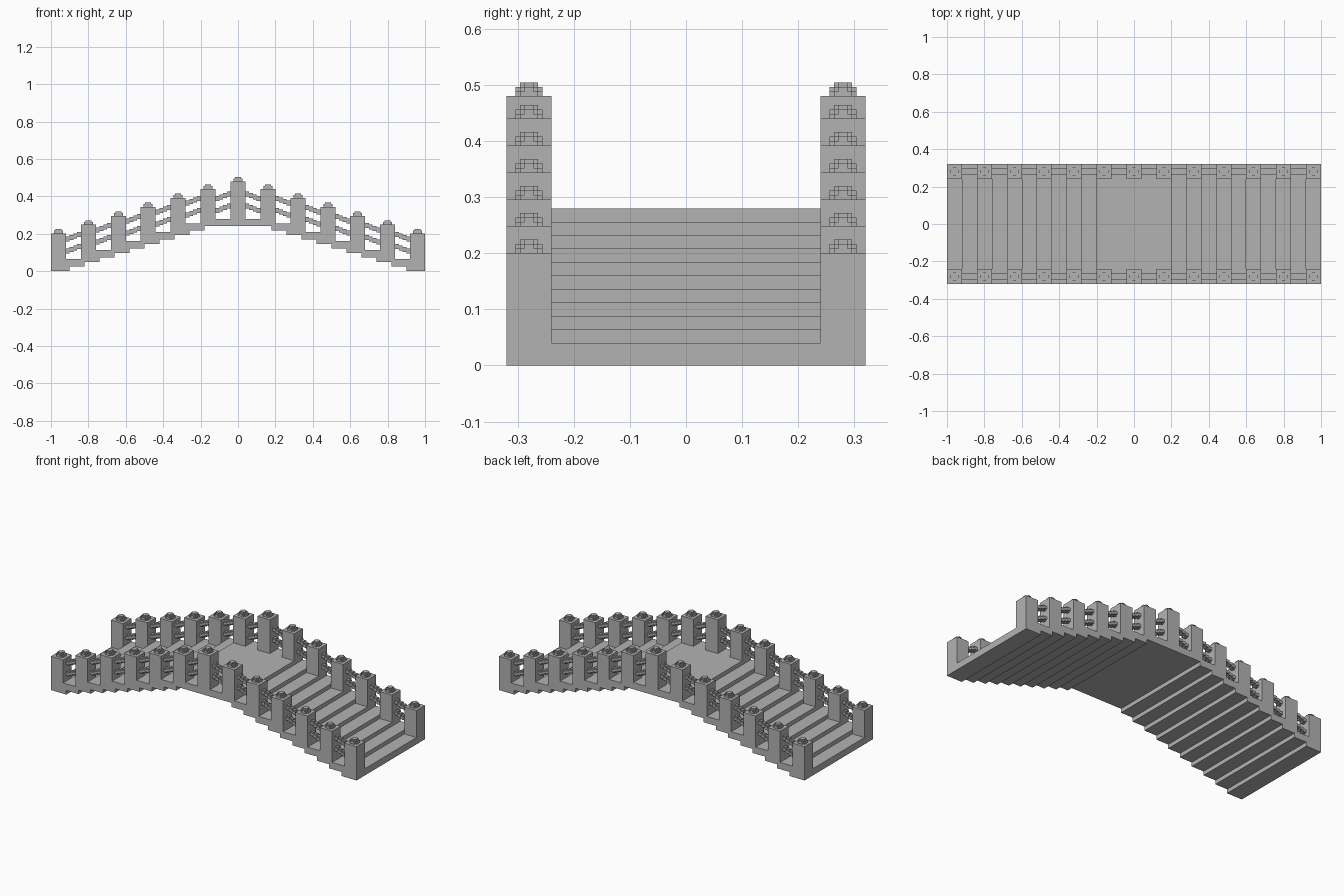
import bpy
import bmesh
from itertools import permutations
from mathutils import Vector

cube = bpy.data.objects.get("Cube")
if cube:
    bpy.data.objects.remove(cube, do_unlink=True)

UNIT = 0.008          # small block size used for the ornaments
TREAD, RISE, THICK = 0.08, 0.024, 0.04
STEPS = 10
HALF_WIDTH = 0.32
POST = 0.08
RAIL_Y = HALF_WIDTH - POST / 2

stone = bpy.data.materials.new("grey stone")
stone.use_nodes = True
stone.diffuse_color = (0.45, 0.45, 0.45, 1)
stone.node_tree.nodes["Principled BSDF"].inputs["Base Color"].default_value = (0.45, 0.45, 0.45, 1)


def make_object(name, bm):
    bmesh.ops.recalc_face_normals(bm, faces=bm.faces)
    mesh = bpy.data.meshes.new(name)
    bm.to_mesh(mesh)
    bm.free()
    mesh.materials.append(stone)
    obj = bpy.data.objects.new(name, mesh)
    bpy.context.collection.objects.link(obj)
    return obj


def add_box(bm, centre, size):
    verts = bmesh.ops.create_cube(bm, size=1)["verts"]
    for v in verts:
        v.co = Vector(a * s + c for a, s, c in zip(v.co, size, centre))


def deck_height(x):
    """Height of the walking surface at x."""
    k = int((1 - abs(x)) / TREAD + 1e-6)
    return THICK + RISE * min(k, STEPS)


# Stepped deck: one side profile, extruded across the width
top, under = [], []
for k in range(STEPS + 1):
    left = -1 + TREAD * k
    z = RISE * k
    top.append((left, z + THICK))
    under.append((left + 0.02 if k else left, z))
    if k < STEPS:
        top.append((left + TREAD, z + THICK))
        under.append((left + TREAD + 0.02, z))
top += [(-x, z) for x, z in reversed(top)]
under += [(-x, z) for x, z in reversed(under)]
bm = bmesh.new()
face = bm.faces.new([bm.verts.new((x, -HALF_WIDTH, z)) for x, z in top + under[::-1]])
side = bmesh.ops.extrude_face_region(bm, geom=[face])
moved = [g for g in side["geom"] if isinstance(g, bmesh.types.BMVert)]
bmesh.ops.translate(bm, verts=moved, vec=(0, 2 * HALF_WIDTH, 0))
make_object("stepped_deck", bm)

# Posts with rounded block finials
for y, side_name in ((-RAIL_Y, "front"), (RAIL_Y, "back")):
    for i in range(-6, 7):
        x = 0.16 * i
        base = deck_height(x)
        height = 0.2 if i == 0 else 0.16
        bm = bmesh.new()
        add_box(bm, (x, y, base + height / 2), (POST, POST, height))
        make_object(f"{side_name}_post", bm)

        bm = bmesh.new()
        for a, b, c in list(permutations((1, 2, 3))) + [(2, 2, 2)]:
            add_box(bm, (x, y, base + height + c * UNIT / 2),
                    (2 * a * UNIT, 2 * b * UNIT, c * UNIT))
        make_object(f"{side_name}_finial", bm)

    # Two stepped rails in every gap, climbing towards the middle
    for level, rail_name in ((0.056, "lower_rail"), (0.12, "upper_rail")):
        bm = bmesh.new()
        for i in range(6):
            for sign in (-1, 1):
                middle = 0.08 + 0.16 * i
                z = deck_height(middle + 0.01) + level
                for j in range(4):
                    x = middle - 0.03 + 0.02 * j
                    lift = (1.5 - j) * UNIT
                    for wide, tall in ((0.032, 0.016), (0.016, 0.028)):
                        add_box(bm, (sign * x, y, z + lift), (0.02, wide, tall))
        make_object(f"{side_name}_{rail_name}", bm)
